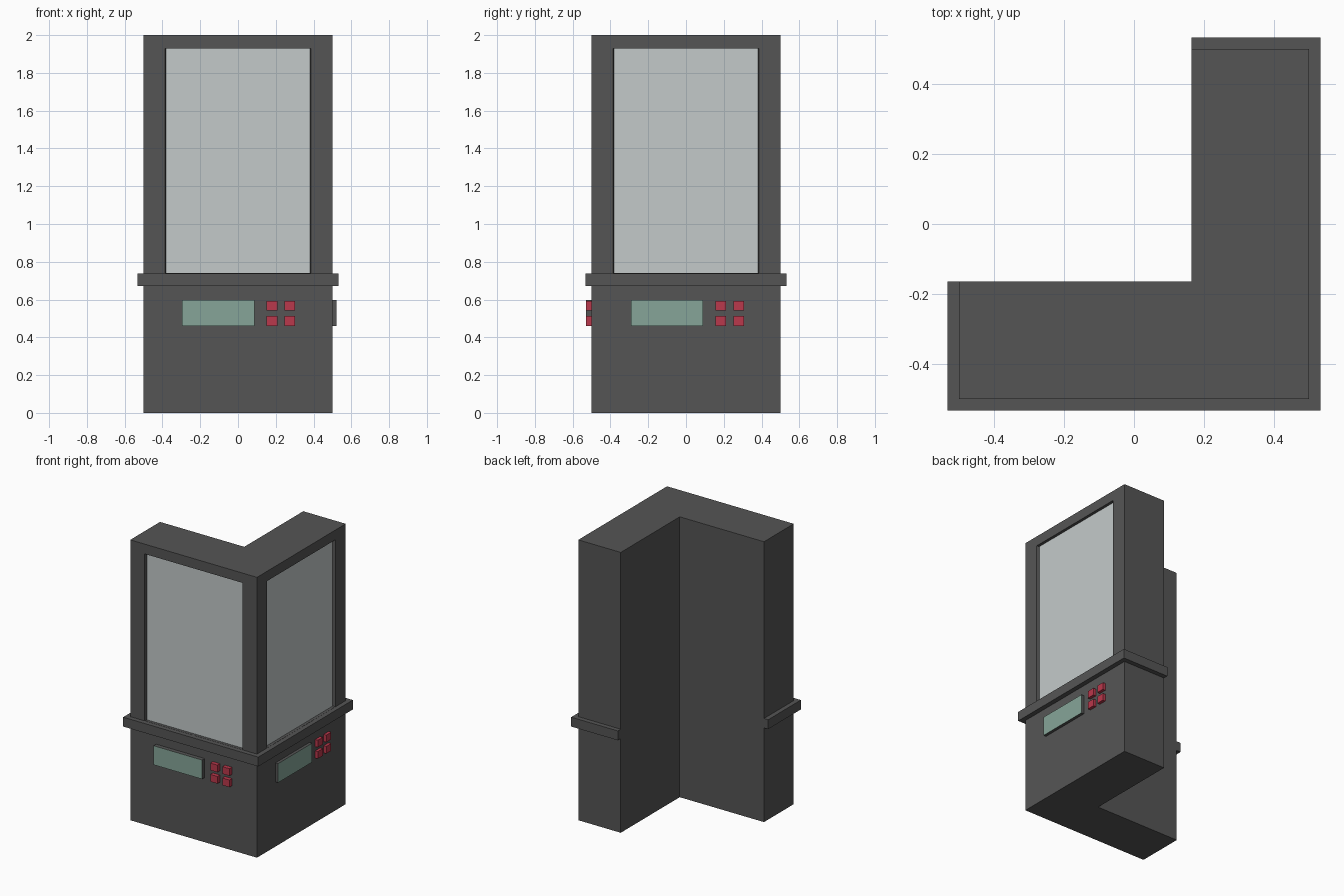
import bpy, bmesh, math
from mathutils import Matrix

if "Cube" in bpy.data.objects:
    bpy.data.objects.remove(bpy.data.objects["Cube"])


def material(name, rgb):
    def lin(c):
        c /= 255
        return c / 12.92 if c <= 0.04045 else ((c + 0.055) / 1.055) ** 2.4
    m = bpy.data.materials.new(name)
    m.diffuse_color = (*[lin(c) for c in rgb], 1)
    m.use_nodes = True
    m.node_tree.nodes["Principled BSDF"].inputs["Base Color"].default_value = m.diffuse_color
    return m


GREY = material("dark grey casing", (85, 85, 85))
GLASS = material("pale grey glass", (196, 202, 202))
GREEN = material("muted green display", (134, 165, 152))
RED = material("red button", (186, 56, 76))


def finish(name, bm, mats):
    bmesh.ops.recalc_face_normals(bm, faces=bm.faces)
    me = bpy.data.meshes.new(name)
    bm.to_mesh(me)
    bm.free()
    for m in mats:
        me.materials.append(m)
    ob = bpy.data.objects.new(name, me)
    bpy.context.collection.objects.link(ob)
    return ob


def prism(name, outline, z0, z1, mats):
    bm = bmesh.new()
    face = bm.faces.new([bm.verts.new((x, y, z0)) for x, y in outline])
    ext = bmesh.ops.extrude_face_region(bm, geom=[face], use_keep_orig=True)
    for v in ext["geom"]:
        if isinstance(v, bmesh.types.BMVert):
            v.co.z = z1
    return finish(name, bm, mats)


def box(name, x0, x1, y0, y1, z0, z1, mats):
    return prism(name, [(x0, y0), (x1, y0), (x1, y1), (x0, y1)], z0, z1, mats)


H, IN, LEDGE = 0.5, 0.165, 0.533
SIDE = Matrix.Rotation(math.pi / 2, 4, 'Z')      # front -> right side

# L-shaped casing
casing = prism("casing", [(-H, -H), (H, -H), (H, H), (IN, H), (IN, -IN), (-H, -IN)],
               0, 2, [GREY, GLASS])

# Recessed windows, cut with slightly tapered blocks
DEPTH = 0.02
for turn in (Matrix.Identity(4), SIDE):
    cutter = box("window_cutter", -0.39, 0.39, -H - DEPTH, -H + DEPTH, 0.74, 1.93, [GREY])
    for v in cutter.data.vertices:
        if v.co.y > -H:
            v.co.x *= 0.382 / 0.39
    cutter.data.transform(turn)
    mod = casing.modifiers.new("window", 'BOOLEAN')
    mod.operation, mod.solver, mod.object = 'DIFFERENCE', 'EXACT', cutter
    bpy.context.view_layer.objects.active = casing
    bpy.ops.object.modifier_apply(modifier=mod.name)
    bpy.data.objects.remove(cutter)

# Glass on the recess floors
for p in casing.data.polygons:
    front = p.normal.y < -0.99 and abs(p.center.y + H - DEPTH) < 0.002
    right = p.normal.x > 0.99 and abs(p.center.x - H + DEPTH) < 0.002
    p.material_index = 1 if front or right else 0

# Ledge around the outer walls, flush with the inner ones
prism("ledge", [(-LEDGE, -IN), (-LEDGE, -LEDGE), (LEDGE, -LEDGE), (LEDGE, LEDGE),
                (IN, LEDGE), (IN, H), (H, H), (H, -H), (-H, -H), (-H, -IN)],
      0.672, 0.739, [GREY])

# Display and four buttons on each outer wall
for side, turn, shift, out in (("front", Matrix.Identity(4), 0, 0.529),
                               ("right", SIDE, 0.004, 0.521)):
    display = box(side + "_display", -0.296 + shift, 0.087 + shift, -out, -H,
                  0.461, 0.597, [GREY, GREEN])
    for p in display.data.polygons:
        p.material_index = int(p.normal.y < -0.9)
    display.data.transform(turn)
    for i, x in enumerate((0.152, 0.247)):
        for j, z in enumerate((0.461, 0.542)):
            b = box(f"{side}_button_{i * 2 + j + 1}", x + shift, x + 0.056 + shift,
                    -out, -H, z, z + 0.051, [RED])
            b.data.transform(turn)
